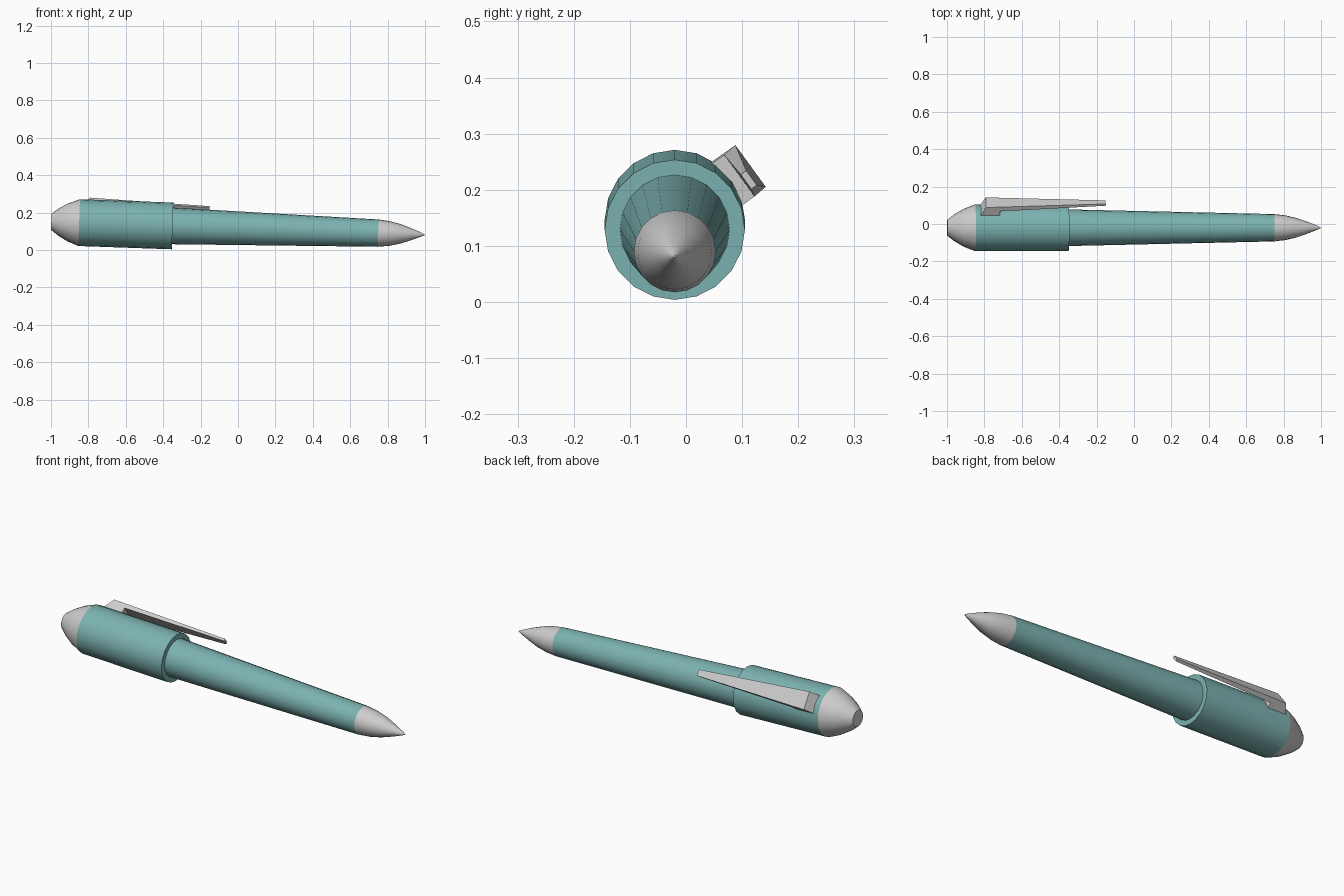
import bpy, bmesh, math
from mathutils import Matrix, Vector

cube = bpy.data.objects.get("Cube")
if cube:
    bpy.data.objects.remove(cube)

SIDES = 20
# Pen frame: long axis along x, nib dipping slightly
PEN = Matrix.Translation((0, -0.02, 0.1165)) @ Matrix.Rotation(math.atan(0.035), 4, 'Y')


def material(name, rgb):
    m = bpy.data.materials.new(name)
    m.use_nodes = True
    color = (*rgb, 1)
    m.diffuse_color = color
    m.node_tree.nodes["Principled BSDF"].inputs["Base Color"].default_value = color
    return m


teal = material("teal", (0.20, 0.45, 0.44))
silver = material("silver", (0.62, 0.61, 0.61))


def finish(name, bm, mat, matrix, smooth=True):
    bmesh.ops.recalc_face_normals(bm, faces=bm.faces)
    mesh = bpy.data.meshes.new(name)
    bm.to_mesh(mesh)
    bm.free()
    mesh.materials.append(mat)
    mesh.transform(matrix)
    ob = bpy.data.objects.new(name, mesh)
    bpy.context.collection.objects.link(ob)
    if smooth:
        bpy.ops.object.select_all(action='DESELECT')
        ob.select_set(True)
        bpy.context.view_layer.objects.active = ob
        bpy.ops.object.shade_smooth_by_angle(angle=math.radians(35))
    return ob


def turned(name, profile, mat):
    """Closed solid of revolution about x from (x, radius) pairs."""
    bm = bmesh.new()
    rings = []
    for x, r in profile:
        angles = [2 * math.pi * i / SIDES for i in range(SIDES)]
        rings.append([bm.verts.new((x, r * math.sin(a), r * math.cos(a))) for a in angles])
    for a, b in zip(rings, rings[1:]):
        for i in range(SIDES):
            j = (i + 1) % SIDES
            bm.faces.new((a[i], a[j], b[j], b[i]))
    bm.faces.new(rings[0])
    bm.faces.new(rings[-1])
    return finish(name, bm, mat, PEN)


# Barrel, cap and metal ends
turned("barrel", [(-0.40, 0.099), (0.75, 0.073)], teal)
turned("cap", [(-0.85, 0.125), (-0.35, 0.125)], teal)
turned("nib", [(0.75, 0.073), (0.81, 0.066), (0.87, 0.052),
               (0.93, 0.031), (0.985, 0.009), (0.999, 0.002)], silver)
turned("cap_crown", [(-0.999, 0.043), (-0.96, 0.073), (-0.91, 0.102), (-0.85, 0.125)], silver)

# Clip: side profile (x, height) extruded to a tapering width
side = [(-0.825, 0.115), (-0.795, 0.167), (-0.155, 0.169),
        (-0.155, 0.157), (-0.72, 0.142), (-0.72, 0.115)]


def half_width(x):
    t = max(0, (x + 0.72) / 0.565)
    return 0.046 + (0.016 - 0.046) * t


bm = bmesh.new()
near, far = [[bm.verts.new((x, s * half_width(x), h)) for x, h in side] for s in (-1, 1)]
for i in range(len(side)):
    j = (i + 1) % len(side)
    bm.faces.new((near[i], near[j], far[j], far[i]))
bm.faces.new(near)
bm.faces.new(far)
# Rolled round the cap towards the back
finish("clip", bm, silver, PEN @ Matrix.Rotation(math.radians(-54), 4, 'X'), smooth=False)
